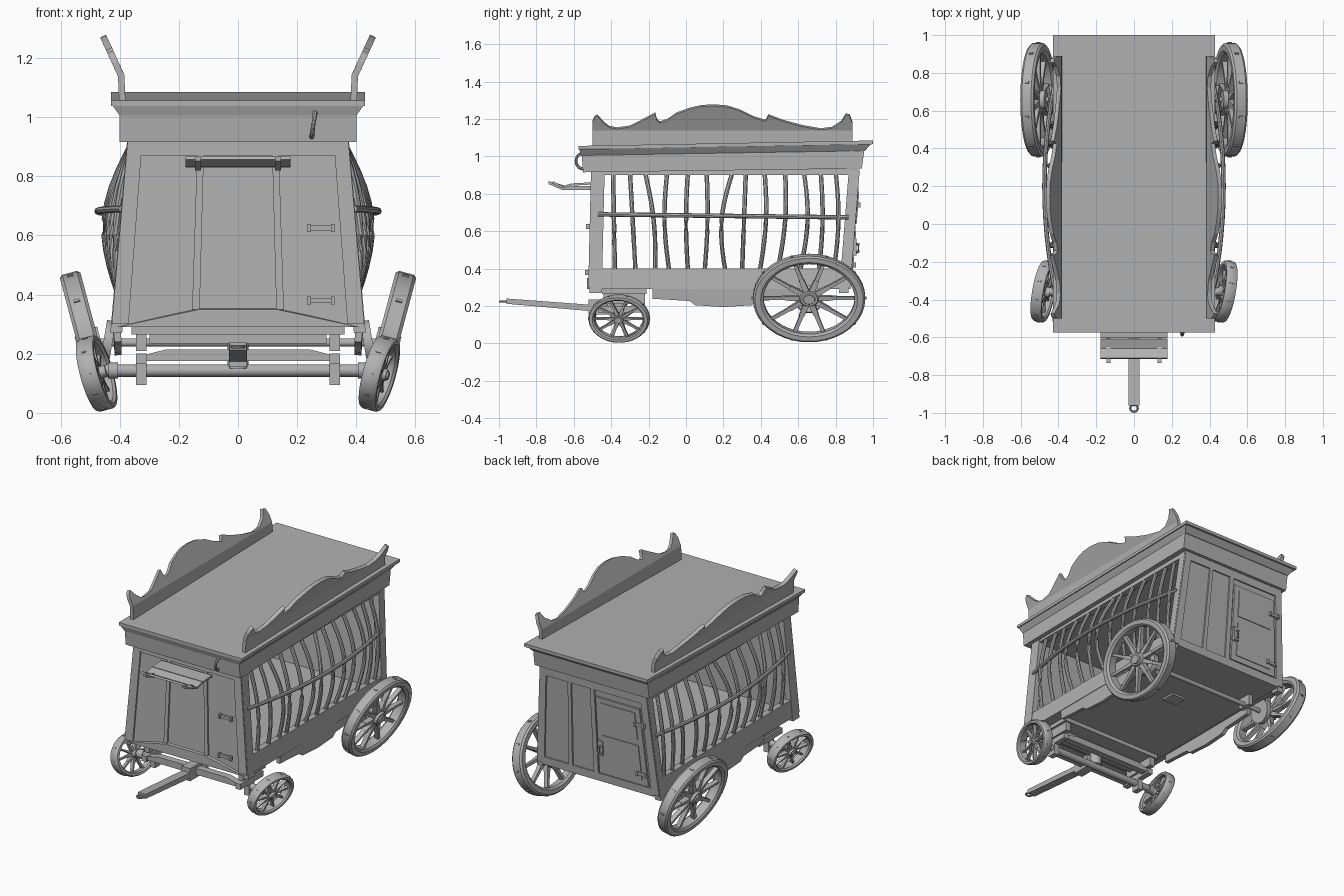
import bpy, bmesh, math
from mathutils import Matrix, Vector

if "Cube" in bpy.data.objects:
    bpy.data.objects.remove(bpy.data.objects["Cube"])

paint = bpy.data.materials.new("dull_grey")
paint.diffuse_color = (.44, .44, .44, 1)
paint.use_nodes = True
paint.node_tree.nodes["Principled BSDF"].inputs["Base Color"].default_value = paint.diffuse_color

def finish(name, bm, smooth=False):
    bmesh.ops.recalc_face_normals(bm, faces=bm.faces)
    me = bpy.data.meshes.new(name)
    bm.to_mesh(me); bm.free()
    me.materials.append(paint)
    ob = bpy.data.objects.new(name, me)
    bpy.context.collection.objects.link(ob)
    if smooth:
        bpy.context.view_layer.objects.active = ob
        ob.select_set(True)
        bpy.ops.object.shade_smooth_by_angle(angle=math.radians(35))
        ob.select_set(False)
    return ob

def add_hull(bm, pts):
    vs = [bm.verts.new(p) for p in pts]
    bmesh.ops.convex_hull(bm, input=vs)

def hull(name, pts):
    bm = bmesh.new(); add_hull(bm, pts)
    return finish(name, bm)

def corners(x, y, z):
    return [(a, b, c) for a in x for b in y for c in z]

def box(name, x, y, z):
    return hull(name, corners(x, y, z))

def tube(name, pts, r, closed=False, n=8):
    # sweep a round section along a path
    bm = bmesh.new(); rings = []; m = len(pts)
    P = [Vector(p) for p in pts]
    for i, p in enumerate(P):
        a = P[(i - 1) % m] if closed or i else p
        b = P[(i + 1) % m] if closed or i < m - 1 else p
        q = (b - a).to_track_quat('Z', 'X')
        rings.append([bm.verts.new(p + q @ Vector((r * math.cos(k * math.tau / n), r * math.sin(k * math.tau / n), 0))) for k in range(n)])
    for i in range(m if closed else m - 1):
        A, B = rings[i], rings[(i + 1) % m]
        for k in range(n):
            bm.faces.new((A[k], A[(k + 1) % n], B[(k + 1) % n], B[k]))
    if not closed:
        bm.faces.new(rings[0]); bm.faces.new(rings[-1])
    return finish(name, bm, True)

def strip(name, cols, thick):
    # sheet from columns of points, thickened
    bm = bmesh.new()
    V = [[bm.verts.new(p) for p in c] for c in cols]
    for a, b in zip(V, V[1:]):
        for k in range(len(a) - 1):
            bm.faces.new((a[k], a[k + 1], b[k + 1], b[k]))
    ob = finish(name, bm)
    m = ob.modifiers.new("thickness", 'SOLIDIFY'); m.thickness = thick; m.offset = 0
    return ob

# tapered body: half width, front y and rear y at a height
def hx(z): return .43 - .055 * (z - .29) / .63
def yf(z): return -.515 + .015 * (z - .29) / .63
def yr(z): return .87 + .05 * (z - .29) / .63

def end_part(name, x0, x1, z0, z1, end, out, back=.01):
    # slab lying on the front (-1) or rear (1) wall
    pts = []
    for z in (z0, z1):
        y = yf(z) if end < 0 else yr(z)
        for x in (x0, x1):
            for d in (out, -back):
                pts.append((x * hx(z) / .40, y + end * d, z))
    return hull(name, pts)

# walls and floor
for e, nm in ((-1, "front"), (1, "rear")):
    end_part(nm + "_wall", -.39, .39, .29, .93, e, -.002, .03)
box("floor", (-.41, .41), (-.5, .86), (.292, .315))
sways = [0, 0, .02, -.02, -.01, .01, -.04, 0, .02, .02, .03, .015, .02]
for s in (1, -1):
    for e, w in ((-1, .065), (1, .05)):
        pts = []
        for z in (.27, .93):
            y = yf(z) if e < 0 else yr(z)
            pts += corners((s * hx(z), s * (hx(z) - .04)), (y, y - e * w), (z,))
        hull("corner_post", pts)
    for z0, z1 in ((.29, .40), (.90, .93)):
        pts = []
        for z in (z0, z1):
            pts += corners((s * (hx(z) - .003), s * (hx(z) - .04)), (yf(z) + .02, yr(z) - .02), (z,))
        hull("side_rail", pts)
    # shaped skirt under the side
    prof = [(-.18, .24), (.02, .228), (.05, .205), (.2, .195), (.35, .205), (.38, .228), (.58, .24)]
    strip("side_skirt", [[(s * .413, y, .31), (s * .405, y, z)] for y, z in prof], .024)
    # bulging cage bars and belt rail
    tops = [-.39, -.30, -.22, -.10, .01, .11, .25, .32, .42, .53, .63, .72, .80]
    bots = [-.38, -.27, -.165, -.09, .01, .10, .21, .30, .395, .49, .61, .71, .79]
    for a, b, sway in zip(bots, tops, sways):
        q = .3 + .7 * max(0, 1 - ((a - .2) / .66) ** 2)
        pts = []
        for i in range(11):
            k = i / 10; z = .39 + .53 * k
            pts.append((s * (hx(z) - .022 + .073 * q * math.sin(math.pi * k)),
                        a + (b - a) * k + sway * math.sin(math.pi * k), z))
        tube("cage_bar", pts, .012)
    tube("belt_rail", [(s * (.392 + .082 * (1 - ((y - .2) / .67) ** 2)), y, .69 - .012 * (y + .47))
                       for y in [-.47 + 1.34 * i / 16 for i in range(17)]], .012)
    # scrolled crest board on the roof
    crest = [(-.50, 1.19), (-.49, 1.215), (-.475, 1.225), (-.44, 1.185), (-.41, 1.163), (-.37, 1.155), (-.30, 1.165),
             (-.23, 1.20), (-.165, 1.235), (-.155, 1.20), (-.14, 1.187), (-.10, 1.20), (-.05, 1.235), (.02, 1.26),
             (.08, 1.274), (.15, 1.278), (.22, 1.272), (.29, 1.25), (.36, 1.215), (.425, 1.195), (.44, 1.225),
             (.52, 1.195), (.62, 1.168), (.72, 1.15), (.78, 1.158), (.83, 1.19), (.855, 1.23), (.875, 1.225), (.89, 1.185)]
    strip("crest_board", [[(s * .39, y, 1.03), (s * .395, y, 1.14), (s * (.395 + .46 * (z - 1.145)), y, z - .004)]
                          for y, z in crest], .022)

# fascia, flared cornice and roof, rising to the rear
hull("fascia", [(x, y, z) for x in (-.40, .40) for y, z in ((-.55, .915), (-.56, 1.03), (.94, .935), (.955, 1.045))])
hull("cornice", [(x, y, z) for x in (-.40, .40) for y, z in ((-.56, 1.005), (.957, 1.03))] +
     [(x, y, z) for x in (-.425, .425) for y, z in ((-.572, 1.04), (.99, 1.068))])
hull("roof", [(x, y, z) for x in (-.43, .43) for y, z in ((-.575, 1.038), (-.575, 1.056), (1.0, 1.065), (1.0, 1.085))])

# front frame, battens and sill
for s in (1, -1):
    end_part("front_stile", s * .345, s * .398, .30, .92, -1, .008)
    end_part("front_batten", s * .122, s * .146, .35, .87, -1, .008)
end_part("front_top_rail", -.36, .36, .87, .92, -1, .007)
hull("front_sill", [(-.41, -.51, .29), (.41, -.51, .29), (-.41, -.528, .29), (.41, -.528, .29),
                    (-.13, -.528, .35), (.13, -.528, .35), (-.13, -.50, .355), (.13, -.50, .355)])

# folded awning above the front hatch, made of slats
awn = [(-.51, .855), (-.605, .85), (-.66, .836), (-.715, .862)]
for (ya, za), (yb, zb) in zip(awn, awn[1:]):
    strip("awning_slat", [[(-.177, ya - .002, za), (.177, ya - .002, za)], [(-.177, yb + .002, zb), (.177, yb + .002, zb)]], .012)
for s in (1, -1):
    box("awning_bracket", (s * .125, s * .145), (-.66, -.50), (.82, .842))
    hull("awning_arm", corners((s * .125, s * .145), (-.65, -.66), (.82, .845)) + corners((s * .125, s * .145), (-.728, -.735), (.852, .866)))

def strap(x0, x1, z, e):
    y = yf(z) - .006 if e < 0 else yr(z) + .006
    box("hinge_strap", (x0, x1), (y, y + .015 * e), (z - .009, z + .009))
    for x in (x0, x1):
        box("hinge_knuckle", (x - .006, x + .006), (y, y + .022 * e), (z - .013, z + .013))
for z in (.38, .625):
    strap(.24, .32, z, -1)
# loop handle on the front fascia
tube("loop_handle", [(.255 - .006 * math.cos(t), -.55 - .038 * math.sin(t), .975 - .042 * math.cos(t))
                     for t in [math.pi * i / 10 for i in range(11)]], .008)

# rear frame, plank panels and door
for s in (1, -1):
    end_part("rear_stile", s * .35, s * .398, .30, .93, 1, .008)
end_part("rear_bottom_rail", -.36, .36, .29, .34, 1, .008)
end_part("rear_top_rail", -.36, .36, .88, .93, 1, .007)
for x0, x1 in ((.165, .19), (-.005, .025)):
    end_part("rear_batten", x0, x1, .34, .88, 1, .008)
end_part("rear_door", -.335, -.015, .345, .84, 1, .010)
end_part("door_upper_panel", -.30, -.05, .64, .81, 1, .015)
end_part("door_lower_panel", -.30, -.05, .38, .60, 1, .015)
for z in (.42, .74):
    strap(-.35, -.29, z, 1)
box("latch_plate", (-.055, -.02), (.88, .912), (.47, .56))
tube("door_handle", [(-.04, .90, .485), (-.04, .922, .49), (-.04, .922, .53), (-.04, .90, .535)], .008)

# spoked wheels, cambered and slightly oval
def lathe(bm, prof, n, closed):
    rings = [[bm.verts.new((x, r * math.cos(k * math.tau / n), r * math.sin(k * math.tau / n))) for x, r in prof] for k in range(n)]
    m = len(prof)
    for k in range(n):
        A, B = rings[k], rings[(k + 1) % n]
        for i in range(m if closed else m - 1):
            bm.faces.new((A[i], A[(i + 1) % m], B[(i + 1) % m], B[i]))
    if not closed:
        bm.faces.new([r[0] for r in rings]); bm.faces.new([r[-1] for r in rings])

def wheel(name, s, c, ry, rz, w, spokes, yaw):
    bm = bmesh.new()
    lathe(bm, [(-w, .85), (-w, .95), (-w * .7, .985), (w * .7, .985), (w, .95), (w, .85), (w * .7, .80), (-w * .7, .80)], 40, True)
    lathe(bm, [(-w * 1.2, .10), (-w * 1.2, .16), (w * .6, .17), (w * .9, .15), (w * .9, .11), (w * 1.1, .10), (w * 1.1, .03)], 20, False)
    for k in range(spokes):
        R = Matrix.Rotation((k + .5) * math.tau / spokes, 4, 'X')
        pts = corners((-w * .4, w * .4), (-.04, .04), (.12,)) + corners((-w * .35, w * .35), (-.032, .032), (.83,))
        add_hull(bm, [R @ Vector(p) for p in pts])
        add_hull(bm, [R @ Vector(p) for p in corners((-w * .3, w * .3), (-.02, .02), (.96, 1.005))])
        # thicker spoke roots
        add_hull(bm, [R @ Vector(p) for p in corners((-w * .5, w * .5), (-.055, .055), (.1,)) + corners((-w * .4, w * .4), (-.045, .045), (.42,))])
    M = (Matrix.Translation(c) @ Matrix.Rotation(math.radians(yaw), 4, 'Z') @
         Matrix.Rotation(math.radians(15), 4, 'Y') @ Matrix.Diagonal((1, ry, rz, 1)))
    bmesh.ops.transform(bm, matrix=Matrix.Diagonal((s, 1, 1, 1)) @ M, verts=bm.verts)
    return finish(name, bm, True)
for s in (1, -1):
    wheel("rear_wheel", s, (.508, .658, .243), .305, .242, .036, 10, 0)
    wheel("front_wheel", s, (.478, -.357, .133), .166, .130, .030, 10, -10 * s)

# rear axle with hangers and drums
tube("rear_axle", [(-.47, .658, .238), (.47, .658, .238)], .014, n=12)
for s in (1, -1):
    tube("axle_drum", [(s * .425, .658, .235), (s * .455, .658, .24)], .075, n=16)
    box("rear_hanger", (s * .31, s * .34), (.61, .70), (.225, .295))
box("floor_hatch", (-.05, .05), (.33, .42), (.28, .295))

# front bogie
tube("front_axle", [(-.45, -.357, .143), (.45, -.357, .143)], .021, n=12)
for s in (1, -1):
    tube("axle_collar", [(s * .405, -.357, .143), (s * .44, -.357, .143)], .027, n=12)
for y in (-.44, -.27):
    hull("bolster", [(x, y + d, z) for d in (-.022, .022) for x, z in
                     ((-.32, .175), (.32, .175), (-.32, .195), (.32, .195), (-.24, .215), (.24, .215))])
box("turntable_plate", (-.36, .36), (-.45, -.21), (.265, .29))
box("turntable_beam", (-.30, .30), (-.40, -.31), (.235, .267))
tube("king_pin", [(0, -.357, .15), (0, -.357, .29)], .035, n=14)
for s in (1, -1):
    box("axle_bracket", (s * .31, s * .345), (-.385, -.33), (.095, .20))
    box("bogie_end", (s * .31, s * .345), (-.47, -.24), (.165, .20))
    box("spring_block", (s * .31, s * .345), (-.44, -.22), (.21, .27))

# draw tongue with ring
box("tongue_socket", (-.03, .03), (-.52, -.40), (.155, .235))
hull("tongue", [(x, y, z) for x in (-.028, .028) for y, z in ((-.42, .165), (-.42, .20), (-.96, .212), (-.96, .24))])
tube("tongue_ring", [(.020 * math.cos(t), -.975 + .019 * math.sin(t), .224) for t in
                     [math.tau * i / 16 for i in range(16)]], .006, closed=True)
